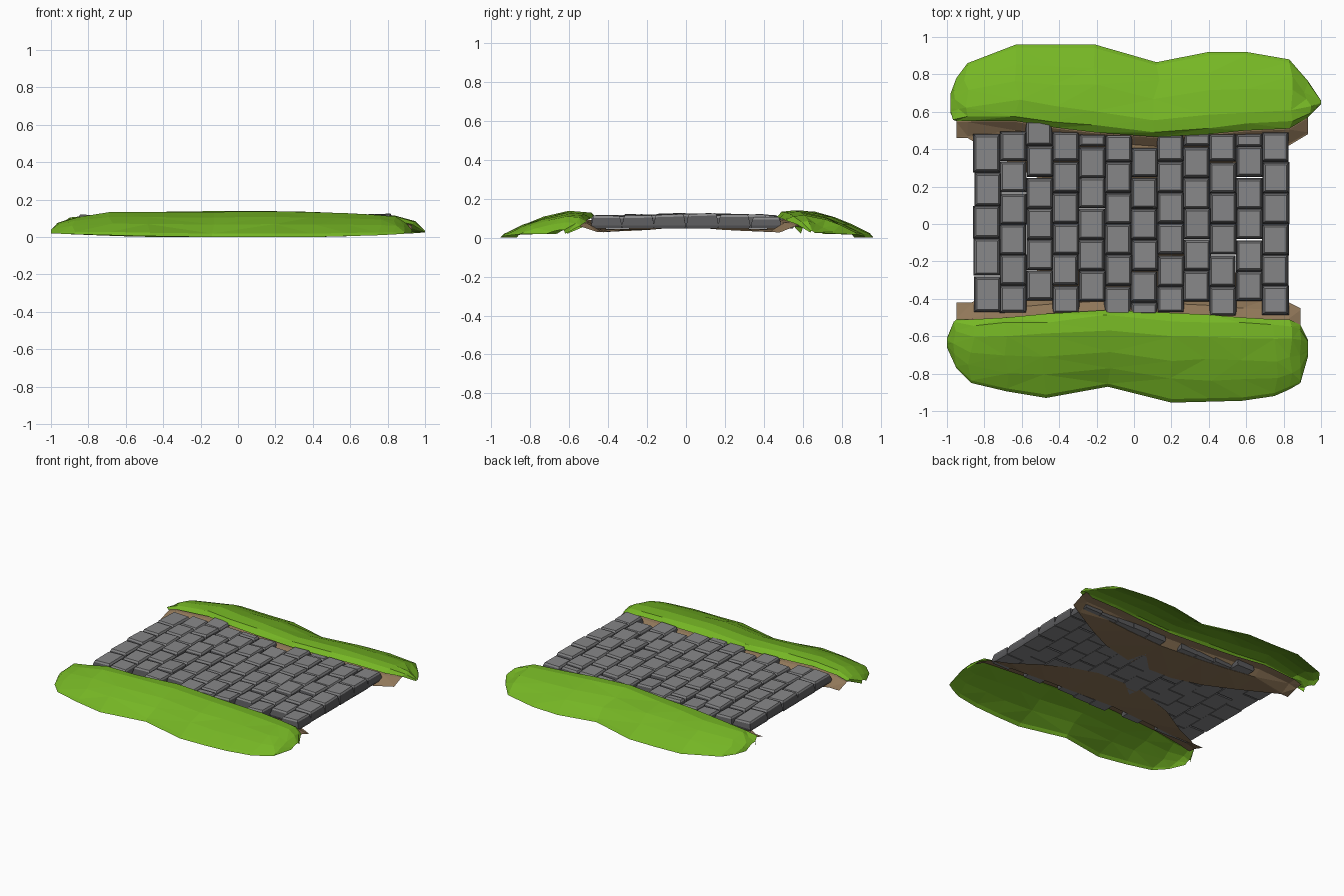
import bpy, bmesh, random
from mathutils import Vector

if "Cube" in bpy.data.objects:
    bpy.data.objects.remove(bpy.data.objects["Cube"])

random.seed(4)


def material(name, rgb):
    m = bpy.data.materials.new(name)
    m.diffuse_color = (*rgb, 1)
    m.use_nodes = True
    m.node_tree.nodes["Principled BSDF"].inputs["Base Color"].default_value = m.diffuse_color
    return m


GRASS = material("grass green", (0.18, 0.47, 0.018))
DIRT = material("dirt brown", (0.28, 0.185, 0.10))
STONE = material("stone grey", (0.24, 0.24, 0.245))
SIDE = material("dark stone grey", (0.10, 0.10, 0.105))


def finish(name, bm, mats):
    me = bpy.data.meshes.new(name)
    bm.to_mesh(me)
    bm.free()
    for m in mats:
        me.materials.append(m)
    ob = bpy.data.objects.new(name, me)
    bpy.context.collection.objects.link(ob)
    return ob


def loft(name, rows, mat):
    """Open sheet through rows of points, facing up, flat triangles."""
    bm = bmesh.new()
    grid = [[bm.verts.new(p) for p in row] for row in rows]
    for a, b in zip(grid, grid[1:]):
        for i in range(len(a) - 1):
            bm.faces.new((a[i], a[i + 1], b[i + 1], b[i]))
    bmesh.ops.remove_doubles(bm, verts=bm.verts, dist=0.0005)
    bmesh.ops.triangulate(bm, faces=bm.faces)
    bmesh.ops.recalc_face_normals(bm, faces=bm.faces)
    if sum(f.normal.z * f.calc_area() for f in bm.faces) < 0:
        bmesh.ops.reverse_faces(bm, faces=bm.faces)
    finish(name, bm, [mat])


# Banks: stations of x, outer |y|, inner |y|, rim height, dome height
FRONT = [(-1.0, .66, .61, .02, .02), (-.95, .77, .51, .018, .06), (-.87, .85, .51, .015, .092),
         (-.68, .895, .50, .01, .125), (-.47, .93, .48, .005, .13), (-.14, .87, .46, 0, .135),
         (.2, .955, .475, 0, .138), (.4, .95, .485, 0, .133), (.58, .945, .50, .005, .123),
         (.75, .92, .51, .01, .108), (.83, .885, .51, .014, .095), (.89, .85, .54, .018, .06),
         (.93, .71, .62, .02, .02)]
BACK = [(-.98, .70, .59, .02, .03), (-.95, .78, .55, .018, .06), (-.89, .86, .55, .015, .09),
        (-.63, .96, .55, .005, .128), (-.42, .96, .515, 0, .135), (-.21, .96, .49, 0, .138),
        (.12, .865, .465, 0, .14), (.4, .92, .48, 0, .135), (.6, .92, .50, .005, .122),
        (.83, .88, .51, .015, .10), (.93, .765, .57, .02, .065), (1.0, .66, .64, .025, .01)]
# Dome cross-section: fraction of width from the outer rim, fraction of height
DOME = [(0, 0), (.04, .14), (.26, .5), (.47, .78), (.75, 1), (.92, .95), (1, .74)]

for side, s, stations in (("front", -1, FRONT), ("back", 1, BACK)):
    rows, dirt = [], []
    last = len(stations) - 1
    for k, (x, yo, yi, z0, h) in enumerate(stations):
        row = []
        for i, (t, f) in enumerate(DOME):
            j = random.uniform(-.02, .02) if 1 < i < 6 and 0 < k < last else 0
            lip = 0 if k in (0, last) and i == 6 else f
            row.append((x + j, s * (yo + (yi - yo) * t + j * .6), z0 + h * lip))
        rows.append(row)
        # Dirt slope below the grass lip, then a thin sheet under the paving
        if 0 < k < last:
            foot = yi - (.08 if abs(x) > .8 else .05)
            arc = min(foot - .01, .11 + .40 * (x / .9) ** 2)
            dirt.append([(x, s * (yi + .05), z0 + h * .7), (x, s * (yi - .005), z0 + h * .62),
                         (x, s * foot, .045 if abs(x) < .8 else .03),
                         (x, s * arc, .05 - .025 * abs(x))])
    loft(side + "_grass_bank", rows, GRASS)
    loft(side + "_dirt_bed", dirt, DIRT)


# Paving stones: twelve staggered columns of tapered blocks
def stone(bm, x, y0, y1):
    yc, hx, hy = (y0 + y1) / 2, .072, (y1 - y0) / 2
    top = .117 - .05 * yc * yc + random.uniform(-.005, .007)
    tx, ty = random.uniform(-.04, .04), random.uniform(-.04, .04)
    ox, oy = random.uniform(-.004, .004), random.uniform(-.004, .004)
    rings = []
    for inset, z in ((.004, .046), (0, .062), (.009, top - .012), (.015, top)):
        ring = []
        for sx, sy in ((-1, -1), (1, -1), (1, 1), (-1, 1)):
            px, py = sx * (hx - inset), sy * (hy - inset)
            tilt = (tx * px + ty * py) if z > .08 else 0
            ring.append(bm.verts.new(Vector((x + px + ox, yc + py + oy, z + tilt))))
        rings.append(ring)
    bm.faces.new(rings[0][::-1])
    bm.faces.new(rings[-1])
    for lvl, (a, b) in enumerate(zip(rings, rings[1:])):
        for i in range(4):
            f = bm.faces.new((a[i], a[(i + 1) % 4], b[(i + 1) % 4], b[i]))
            f.material_index = 1 if lvl < 2 else 0


# y range covered by each column
ENDS = [(-.47, .48), (-.48, .49), (-.41, .55), (-.48, .49), (-.415, .48), (-.49, .48),
        (-.485, .405), (-.475, .475), (-.415, .485), (-.49, .48), (-.41, .485), (-.49, .49)]
bm = bmesh.new()
for c, (lo, hi) in enumerate(ENDS):
    x = -.785 + c * .14
    if c == 0:
        joints = [-.28, -.08, .095, .275]
    else:
        shift = 0 if c % 2 else .082
        joints = [shift + k * .166 for k in range(-4, 4)]
    cuts = [lo] + [j for j in joints if lo + .04 < j < hi - .04] + [hi]
    for y0, y1 in zip(cuts, cuts[1:]):
        stone(bm, x, y0, y1)
finish("paving_stones", bm, [STONE, SIDE])
